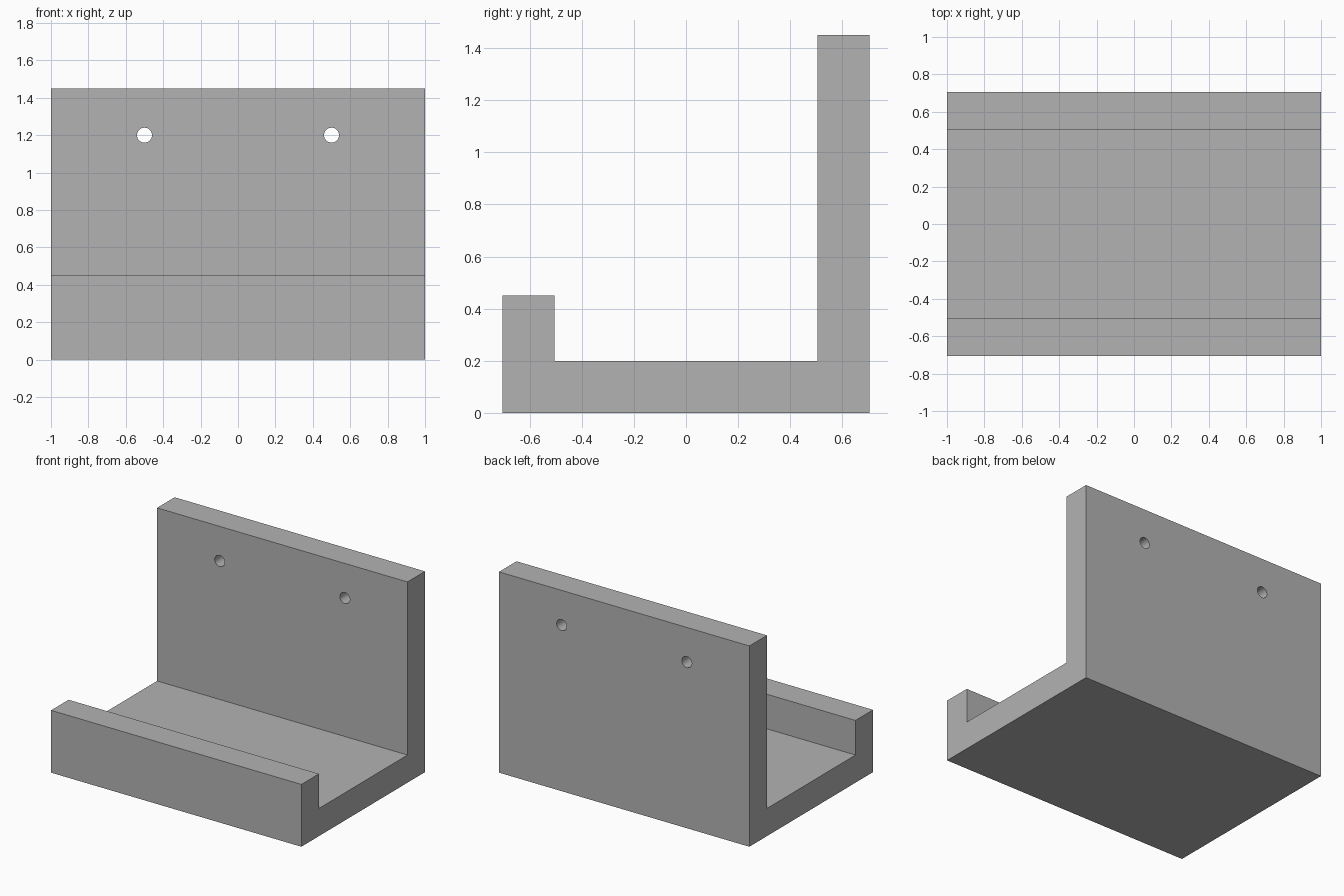
import bpy
import bmesh
from math import pi

cube = bpy.data.objects.get("Cube")
if cube:
    bpy.data.objects.remove(cube, do_unlink=True)

HALF_WIDTH, HALF_DEPTH, THICK = 1.0, 0.705, 0.2
LIP_TOP, WALL_TOP = 0.45, 1.45
HOLE_X, HOLE_Z, HOLE_RADIUS = 0.5, 1.2, 0.04

grey = bpy.data.materials.new("plain_grey")
grey.use_nodes = True
grey.diffuse_color = (0.45, 0.45, 0.45, 1)
grey.node_tree.nodes["Principled BSDF"].inputs["Base Color"].default_value = grey.diffuse_color

# Bracket: side profile (y, z) extruded across the width
inner = HALF_DEPTH - THICK
profile = [
    (-HALF_DEPTH, 0), (HALF_DEPTH, 0),
    (HALF_DEPTH, WALL_TOP), (inner, WALL_TOP),
    (inner, THICK), (-inner, THICK),
    (-inner, LIP_TOP), (-HALF_DEPTH, LIP_TOP),
]
bm = bmesh.new()
side = bm.faces.new([bm.verts.new((-HALF_WIDTH, y, z)) for y, z in profile])
extruded = bmesh.ops.extrude_face_region(bm, geom=[side])["geom"]
bmesh.ops.translate(bm, vec=(2 * HALF_WIDTH, 0, 0),
                    verts=[v for v in extruded if isinstance(v, bmesh.types.BMVert)])
bmesh.ops.recalc_face_normals(bm, faces=bm.faces)
mesh = bpy.data.meshes.new("wall_bracket")
bm.to_mesh(mesh)
bm.free()
mesh.materials.append(grey)
bracket = bpy.data.objects.new("wall_bracket", mesh)
bpy.context.collection.objects.link(bracket)

# Screw holes through the back wall
cutters = []
for label, x in (("left", HOLE_X), ("right", -HOLE_X)):
    bpy.ops.mesh.primitive_cylinder_add(
        vertices=32, radius=HOLE_RADIUS, depth=2 * THICK,
        location=(x, HALF_DEPTH - THICK / 2, HOLE_Z), rotation=(pi / 2, 0, 0))
    cutter = bpy.context.object
    cutter.name = label + "_hole_cutter"
    cutter.hide_render = True
    cutter.data.materials.append(grey)
    cut = bracket.modifiers.new(label + "_screw_hole", "BOOLEAN")
    cut.operation = "DIFFERENCE"
    cut.solver = "EXACT"
    cut.object = cutter
    cutters.append(cutter)

# Apply the cuts, then discard the cutters
bpy.ops.object.select_all(action="DESELECT")
bracket.select_set(True)
bpy.context.view_layer.objects.active = bracket
for name in [m.name for m in bracket.modifiers]:
    bpy.ops.object.modifier_apply(modifier=name)
for cutter in cutters:
    bpy.data.objects.remove(cutter, do_unlink=True)
bpy.ops.object.shade_smooth_by_angle()
